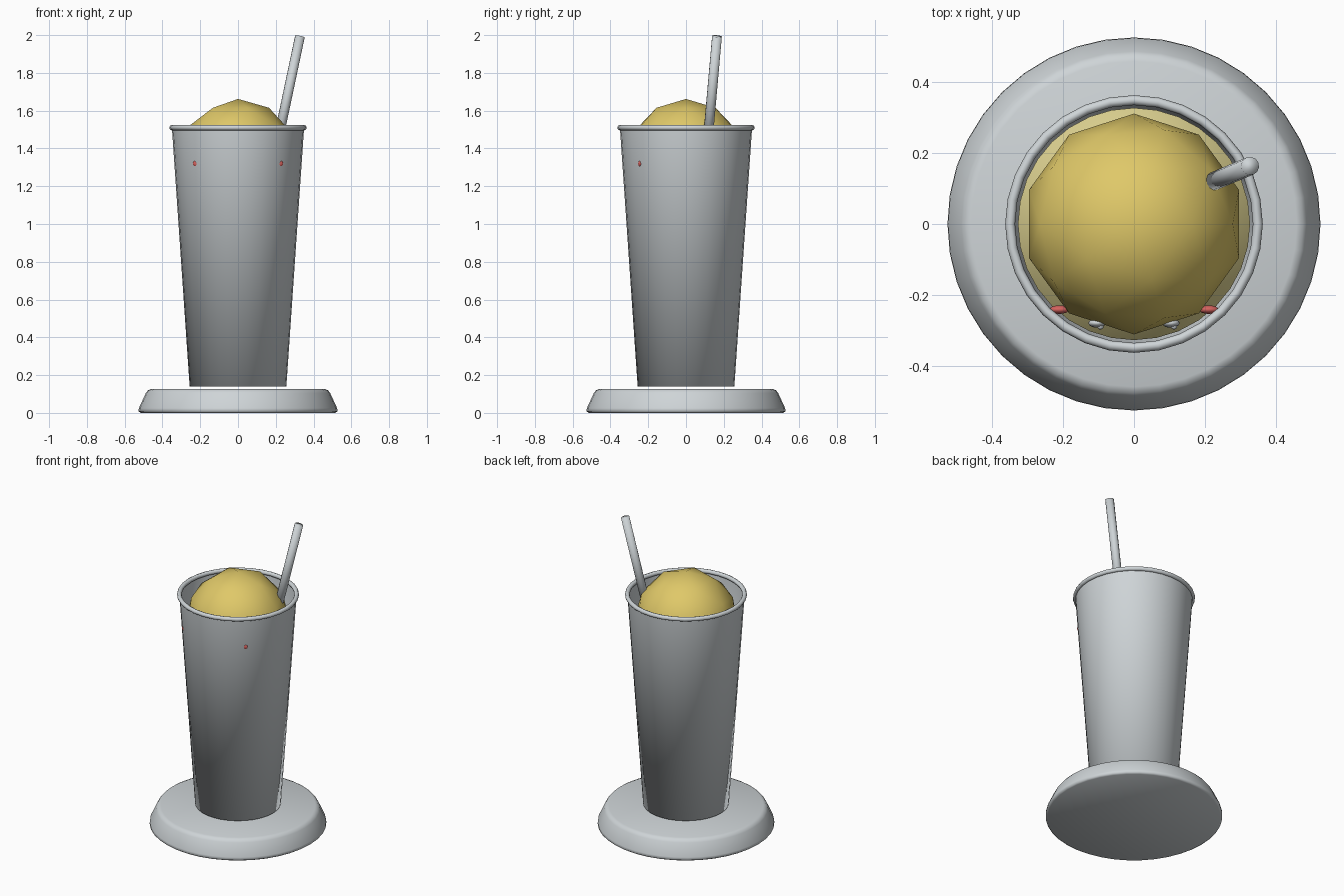
import bpy
import bmesh
from math import cos, sin, tau
from mathutils import Vector

if "Cube" in bpy.data.objects:
    bpy.data.objects.remove(bpy.data.objects["Cube"], do_unlink=True)


def material(name, rgb):
    mat = bpy.data.materials.new(name)
    mat.use_nodes = True
    color = (*rgb, 1)
    mat.diffuse_color = color
    mat.node_tree.nodes["Principled BSDF"].inputs["Base Color"].default_value = color
    return mat


GREY = material("pale grey", (0.62, 0.66, 0.68))
YELLOW = material("golden yellow", (0.74, 0.58, 0.14))
CREAM = material("pale yellow", (0.72, 0.64, 0.28))
RED = material("soft red", (0.65, 0.12, 0.11))


def finish(bm, name, mat):
    mesh = bpy.data.meshes.new(name)
    for face in bm.faces:
        face.smooth = True
    bm.to_mesh(mesh)
    bm.free()
    mesh.materials.append(mat)
    obj = bpy.data.objects.new(name, mesh)
    bpy.context.collection.objects.link(obj)
    return obj


def lathe(name, profile, mat, sides=32, top=True):
    """Spin a rising (radius, height) profile, with a flat bottom cap."""
    bm = bmesh.new()
    rings = [[bm.verts.new((r * cos(tau * i / sides), r * sin(tau * i / sides), z))
              for i in range(sides)] for r, z in profile]
    for low, high in zip(rings, rings[1:]):
        for i in range(sides):
            j = (i + 1) % sides
            bm.faces.new((low[i], low[j], high[j], high[i]))
    bm.faces.new(rings[0][::-1])
    if top:
        bm.faces.new(rings[-1])
    return finish(bm, name, mat)


def ellipsoid(name, center, size, mat):
    bm = bmesh.new()
    bmesh.ops.create_uvsphere(bm, u_segments=16, v_segments=10, radius=1)
    bmesh.ops.scale(bm, vec=size, verts=bm.verts)
    bmesh.ops.translate(bm, vec=center, verts=bm.verts)
    return finish(bm, name, mat)


# Round stand with softened edges
lathe("base", [(0.515, 0), (0.527, 0.008), (0.525, 0.025), (0.488, 0.105),
               (0.478, 0.119), (0.46, 0.126)], GREY, sides=40)

# Open tapered cup and its rolled rim
lathe("cup", [(0.256, 0.14), (0.35, 1.51)], GREY, top=False)
bpy.ops.mesh.primitive_torus_add(major_radius=0.35, minor_radius=0.014, major_segments=32,
                                 minor_segments=8, location=(0, 0, 1.51))
rim = bpy.context.object
rim.name = "rim"
rim.data.materials.append(GREY)
bpy.ops.object.shade_smooth()

# Drink inside the cup
lathe("drink", [(0.245, 0.16), (0.328, 1.28)], CREAM)

# Faceted scoop on top
bm = bmesh.new()
bmesh.ops.create_icosphere(bm, subdivisions=2, radius=0.312)
bmesh.ops.translate(bm, vec=(0, 0, 1.35), verts=bm.verts)
finish(bm, "scoop", YELLOW)

# Leaning straw
foot, tip = Vector((0.192, 0.107, 1.35)), Vector((0.328, 0.164, 1.994))
straw = lathe("straw", [(0.026, 0), (0.026, (tip - foot).length)], GREY, sides=12)
straw.location = foot
straw.rotation_mode = "QUATERNION"
straw.rotation_quaternion = (tip - foot).to_track_quat("Z", "Y")

# Small face behind the cup wall, cheeks just breaking through
for side, label in ((1, "left"), (-1, "right")):
    ellipsoid(label + "_cheek", (side * 0.211, -0.242, 1.32), (0.028, 0.012, 0.02), RED)
    ellipsoid(label + "_eye", (side * 0.104, -0.28, 1.34), (0.025, 0.013, 0.03), GREY)
    ellipsoid(label + "_eye_glint", (side * 0.104 + 0.009, -0.29, 1.35),
              (0.009, 0.008, 0.009), GREY)
